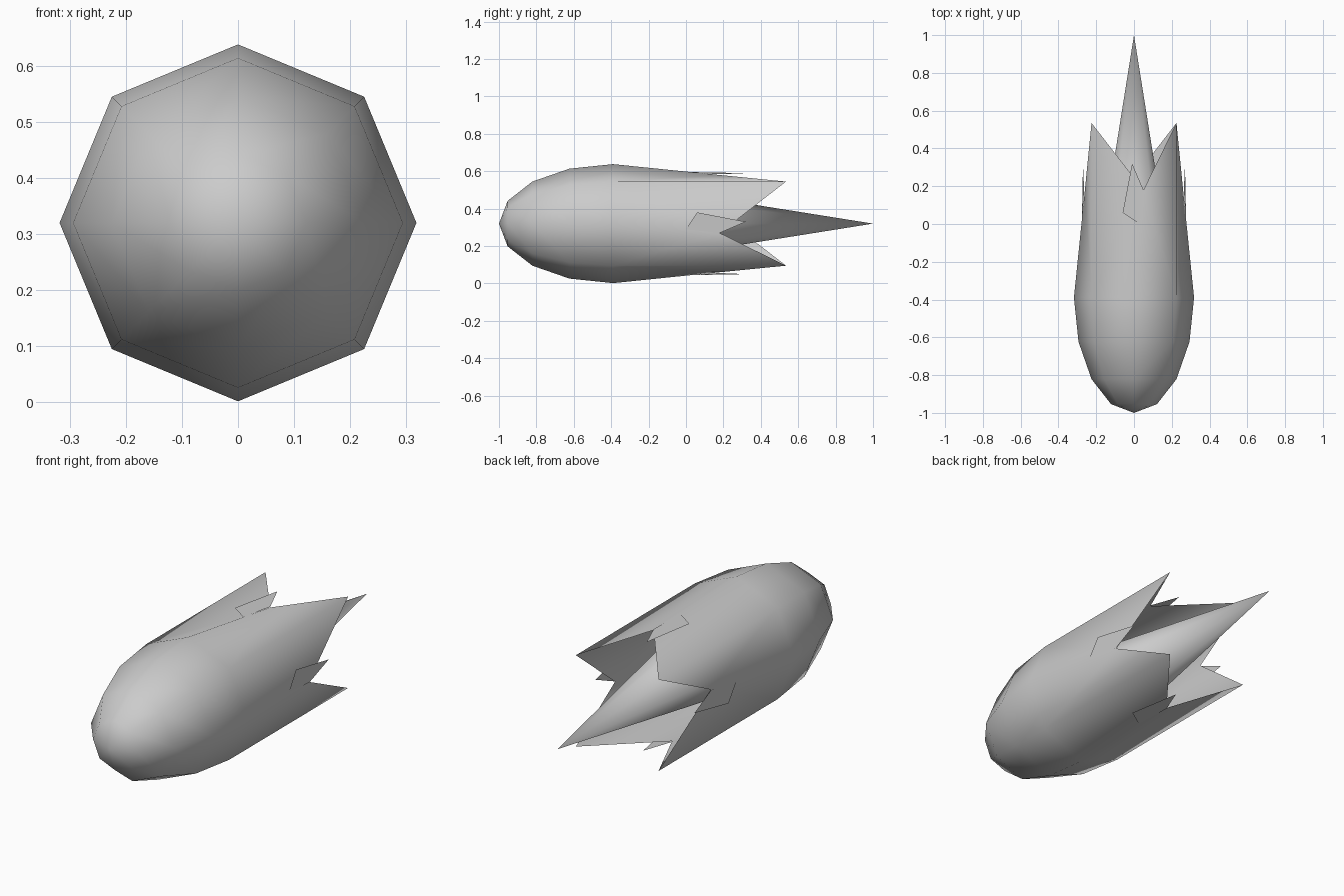
import bpy, bmesh
from math import sin, cos, pi

if "Cube" in bpy.data.objects:
    bpy.data.objects.remove(bpy.data.objects["Cube"])

AXIS_Z = 0.32


def radial(r, ang, y):
    """Point at radius r and clockwise angle from the top, around the long axis."""
    return (r * sin(ang), y, AXIS_Z + r * cos(ang))


def turned(p, k):
    """Turn point (x, y, height above axis) by k quarter turns about the long axis."""
    x, y, z = p
    for _ in range(k):
        x, z = z, -x
    return (x, y, AXIS_Z + z)


def finish(name, bm, smooth=True):
    bmesh.ops.recalc_face_normals(bm, faces=bm.faces)
    me = bpy.data.meshes.new(name)
    bm.to_mesh(me)
    bm.free()
    ob = bpy.data.objects.new(name, me)
    bpy.context.collection.objects.link(ob)
    for p in me.polygons:
        p.use_smooth = smooth
    return ob


# Body: half ellipsoid nose that opens into four long pointed flames
bm = bmesh.new()
nose = bm.verts.new((0, -1, AXIS_Z))
rings = []
for i in range(1, 5):
    t = i * pi / 8
    rings.append([bm.verts.new(radial(0.318 * sin(t), k * pi / 4, -0.39 - 0.61 * cos(t)))
                  for k in range(8)])
for k in range(8):
    n = (k + 1) % 8
    bm.faces.new((nose, rings[0][k], rings[0][n]))
    for a, b in zip(rings, rings[1:]):
        bm.faces.new((a[k], b[k], b[n], a[n]))
valleys = [bm.verts.new(turned((0.05, 0.18, 0.26), k)) for k in range(4)]
tips = [bm.verts.new(radial(0.318, pi / 4 + k * pi / 2, 0.535)) for k in range(4)]
last = rings[-1]
for k in range(4):
    card, diag, after = last[2 * k], last[2 * k + 1], last[(2 * k + 2) % 8]
    bm.faces.new((card, valleys[k], diag))
    bm.faces.new((valleys[k], tips[k], diag))
    bm.faces.new((diag, tips[k], valleys[(k + 1) % 4]))
    bm.faces.new((diag, valleys[(k + 1) % 4], after))
finish("flame_body", bm)

# Small flames lying over the valleys
bm = bmesh.new()
for k in range(4):
    pts = [(-0.01, 0.32, 0.27), (0.05, 0.18, 0.264), (0.03, 0.0, 0.276), (-0.06, 0.06, 0.274)]
    bm.faces.new([bm.verts.new(turned(p, k)) for p in pts])
finish("small_flames", bm)

# Central tail spike
bm = bmesh.new()
tail = bm.verts.new((0, 1, AXIS_Z))
base = [bm.verts.new(radial(0.22, k * pi / 4, -0.38)) for k in range(8)]
for k in range(8):
    bm.faces.new((base[k], base[(k + 1) % 8], tail))
finish("tail_spike", bm)
